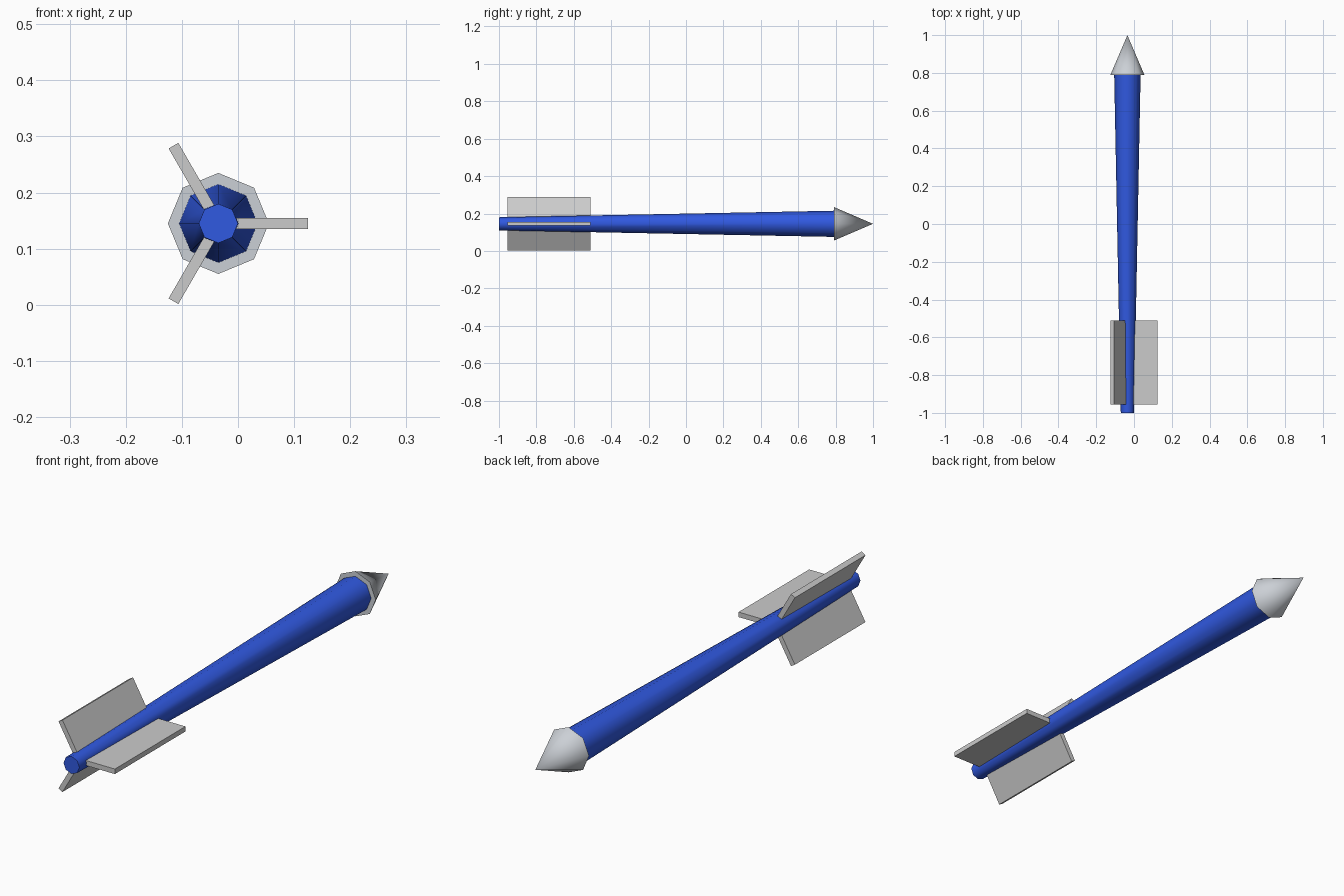
import bpy
from math import radians, pi, cos, sin

if "Cube" in bpy.data.objects:
    bpy.data.objects.remove(bpy.data.objects["Cube"])

AX, AZ = -0.035, 0.145   # long axis of the dart


def taper(name, y0, y1, r0, r1):
    """Eight-sided tapered solid running along +y."""
    bpy.ops.mesh.primitive_cone_add(
        vertices=8, radius1=r0, radius2=r1, depth=y1 - y0,
        location=(AX, (y0 + y1) / 2, AZ), rotation=(-pi / 2, 0, 0))
    ob = bpy.context.object
    ob.name = name
    bpy.ops.object.shade_smooth_by_angle(angle=radians(50))
    return ob


def fin(name, angle, r_in=0.028, r_out=0.16, y0=-0.955, y1=-0.51):
    """Flat rectangular fin pointing outward at an angle around the axis."""
    a, r = radians(angle), (r_in + r_out) / 2
    bpy.ops.mesh.primitive_cube_add(
        size=1, location=(AX + r * cos(a), (y0 + y1) / 2, AZ + r * sin(a)),
        rotation=(0, -a, 0))
    ob = bpy.context.object
    ob.name = name
    ob.scale = (r_out - r_in, y1 - y0, 0.02)


# Blue shaft, widening toward the tip
shaft = taper("shaft", -1.0, 0.795, 0.035, 0.07)
blue = bpy.data.materials.new("blue")
blue.diffuse_color = (0.03, 0.1, 0.75, 1)
blue.use_nodes = True
blue.node_tree.nodes["Principled BSDF"].inputs["Base Color"].default_value = blue.diffuse_color
shaft.data.materials.append(blue)

# Pointed tip
tip = taper("tip", 0.79, 1.0, 0.09, 0.0)
light = bpy.data.materials.new("light_grey")
light.diffuse_color = (0.6, 0.63, 0.67, 1)
light.use_nodes = True
light.node_tree.nodes["Principled BSDF"].inputs["Base Color"].default_value = light.diffuse_color
tip.data.materials.append(light)

# Three tail fins
for i in range(3):
    fin(f"fin_{i + 1}", i * 120)
